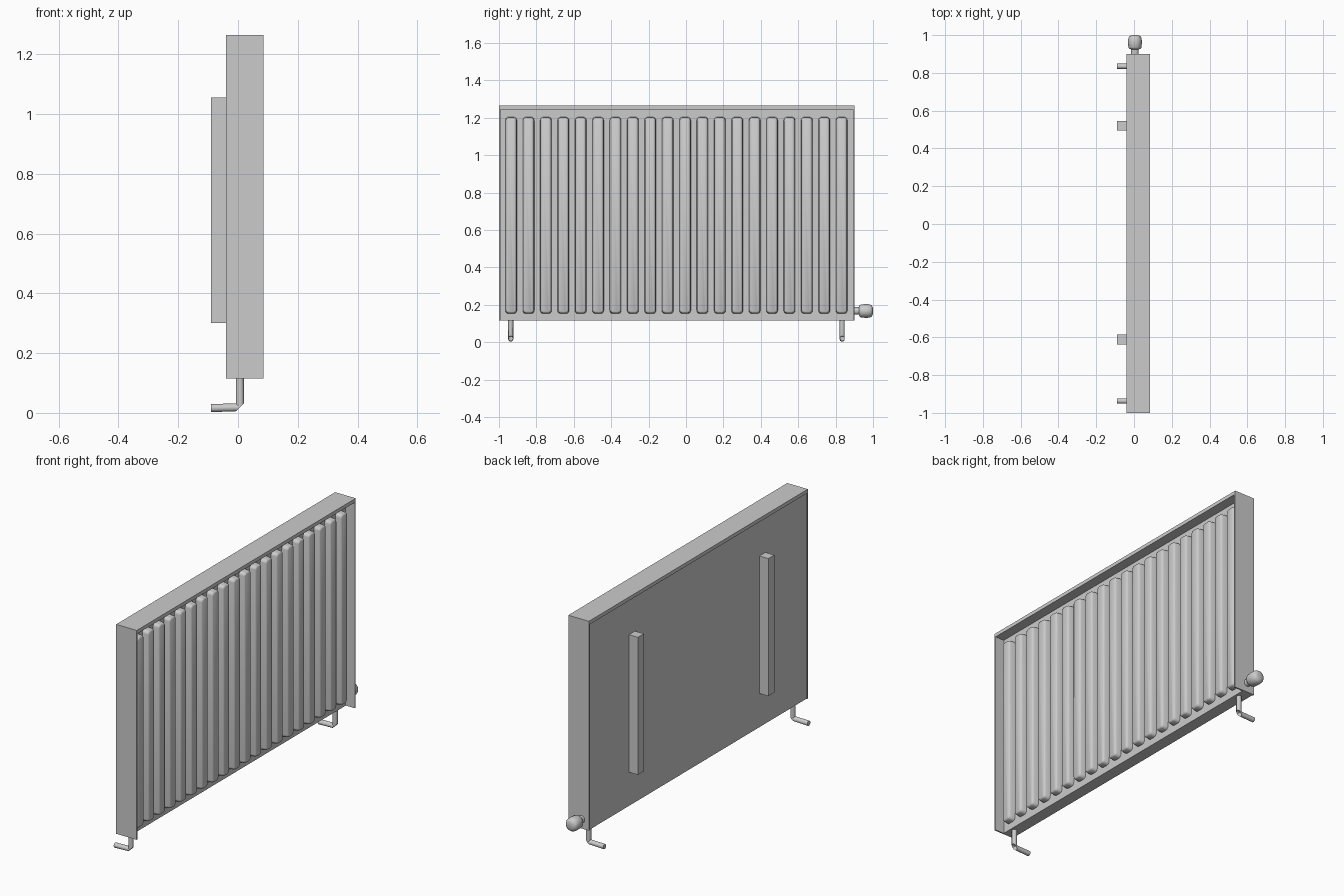
import bpy, bmesh, math
from mathutils import Vector

cube = bpy.data.objects.get("Cube")
if cube:
    bpy.data.objects.remove(cube)

grey = bpy.data.materials.new("radiator_grey")
grey.use_nodes = True
colour = (0.6, 0.6, 0.6, 1)
grey.diffuse_color = colour
grey.node_tree.nodes["Principled BSDF"].inputs["Base Color"].default_value = colour


def finish(name, bm, smooth=False):
    bmesh.ops.recalc_face_normals(bm, faces=bm.faces)
    mesh = bpy.data.meshes.new(name)
    bm.to_mesh(mesh)
    bm.free()
    mesh.materials.append(grey)
    obj = bpy.data.objects.new(name, mesh)
    bpy.context.collection.objects.link(obj)
    if smooth:
        bpy.ops.object.select_all(action='DESELECT')
        obj.select_set(True)
        bpy.context.view_layer.objects.active = obj
        bpy.ops.object.shade_smooth_by_angle(angle=math.radians(40))
    return obj


def box(name, x, y, z, round_top=0):
    bm = bmesh.new()
    bmesh.ops.create_cube(bm, size=1)
    for v in bm.verts:
        v.co = [r[0] if c < 0 else r[1] for c, r in zip(v.co, (x, y, z))]
    if round_top:
        edges = [e for e in bm.edges if all(v.co.z == z[1] for v in e.verts)
                 and e.verts[0].co.x == e.verts[1].co.x]
        bmesh.ops.bevel(bm, geom=edges, offset=round_top, segments=3,
                        profile=0.5, affect='EDGES')
    return finish(name, bm, bool(round_top))


def loft(name, rings):
    """Skin a list of equal-length closed rings and cap both ends."""
    bm = bmesh.new()
    loops = [[bm.verts.new(p) for p in ring] for ring in rings]
    n = len(loops[0])
    for a, b in zip(loops, loops[1:]):
        for i in range(n):
            j = (i + 1) % n
            bm.faces.new((a[i], a[j], b[j], b[i]))
    bm.faces.new(loops[0])
    bm.faces.new(loops[-1])
    return finish(name, bm, True)


def rib_ring(x, y, half_w, low, high, radius):
    """Rounded rectangle facing +x."""
    ring = []
    corners = ((1, high), (-1, high), (-1, low), (1, low))
    for k, (side, z) in enumerate(corners):
        cy = y + side * (half_w - radius)
        cz = z - radius if z == high else z + radius
        for s in range(5):
            a = (k + s / 4) * math.pi / 2
            ring.append((x, cy + radius * math.cos(a), cz + radius * math.sin(a)))
    return ring


# Casing: recessed front panel, end plates and rounded top cover
BACK, FRONT, PANEL = -0.04, 0.085, 0.03
box("panel", (BACK + 0.004, PANEL), (-0.995, 0.895), (0.115, 1.25))
box("right_end_plate", (BACK, FRONT), (-1.0, -0.992), (0.115, 1.247))
box("left_end_plate", (BACK, FRONT), (0.892, 0.9), (0.115, 1.247))
box("top_cover", (BACK, FRONT), (-1.0, 0.9), (1.245, 1.265), 0.008)

# Row of pressed vertical ribs
for i in range(20):
    y = -0.935 + i * 0.093
    loft(f"rib_{i + 1}", [
        rib_ring(PANEL - 0.002, y, 0.031, 0.152, 1.204, 0.018),
        rib_ring(0.056, y, 0.028, 0.155, 1.201, 0.016),
        rib_ring(0.062, y, 0.025, 0.158, 1.198, 0.014),
        rib_ring(0.065, y, 0.020, 0.163, 1.193, 0.010)])

# Wall brackets on the back
for side, y in (("right", -0.612), ("left", 0.52)):
    box(f"{side}_wall_bracket", (-0.09, BACK + 0.006), (y - 0.026, y + 0.026), (0.3, 1.055))

# Bent pipes below
for side, y in (("right", -0.937), ("left", 0.835)):
    path = [Vector((0.006, y, 0.125)), Vector((0.006, y, 0.019)), Vector((-0.09, y, 0.016))]
    across = [Vector((1, 0, 0)), Vector((1, 0, 1)), Vector((0, 0, 1))]
    rings = [[p + 0.0135 * (math.cos(a) * d + math.sin(a) * Vector((0, 1, 0)))
              for a in (2 * math.pi * k / 16 for k in range(16))]
             for p, d in zip(path, across)]
    # Keep the elbow resting just above the ground
    for ring in rings:
        for p in ring:
            p.z = max(p.z, 0)
    loft(f"{side}_pipe", rings)

# Valve: stub and rounded knob turned about the y axis
profile = [(0.89, 0.02), (0.925, 0.02), (0.928, 0.03), (0.935, 0.035), (0.965, 0.037),
           (0.985, 0.035), (0.994, 0.029), (0.999, 0.018), (1.0, 0.006)]
loft("valve", [[(0.005 + r * math.cos(a), y, 0.167 + r * math.sin(a))
                for a in (2 * math.pi * k / 24 for k in range(24))]
               for y, r in profile])
